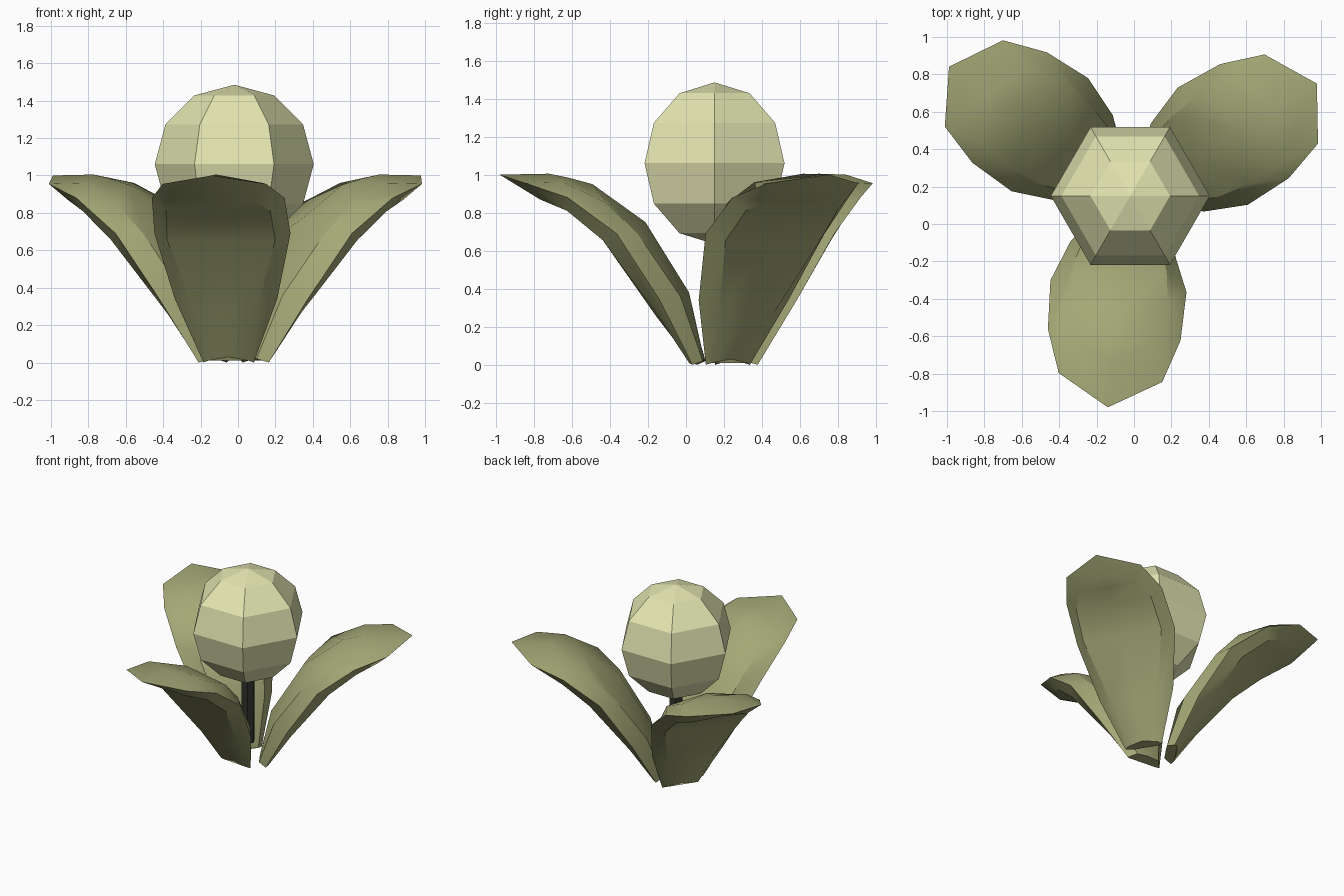
import bpy, bmesh, math

if "Cube" in bpy.data.objects:
    bpy.data.objects.remove(bpy.data.objects["Cube"])


def material(name, rgb):
    m = bpy.data.materials.new(name)
    m.diffuse_color = (*rgb, 1)
    m.use_nodes = True
    m.node_tree.nodes["Principled BSDF"].inputs["Base Color"].default_value = m.diffuse_color
    return m


def add_object(name, bm, mat):
    bmesh.ops.recalc_face_normals(bm, faces=bm.faces[:])
    me = bpy.data.meshes.new(name)
    bm.to_mesh(me)
    bm.free()
    me.materials.append(mat)
    ob = bpy.data.objects.new(name, me)
    bpy.context.collection.objects.link(ob)
    return ob


def bridge(bm, rings):
    # Skin consecutive rings; repeated vertices collapse to triangles
    for a, b in zip(rings, rings[1:]):
        n = len(a)
        for i in range(n):
            j = (i + 1) % n
            vs = list(dict.fromkeys([a[i], a[j], b[j], b[i]]))
            if len(vs) > 2:
                bm.faces.new(vs)


def lathe(name, profile, centre, sides, mat):
    bm = bmesh.new()
    rings = []
    for r, z in profile:
        if r < 1e-4:
            rings.append([bm.verts.new((centre[0], centre[1], z))] * sides)
        else:
            rings.append([bm.verts.new((centre[0] + r * math.cos(math.tau * i / sides),
                                        centre[1] + r * math.sin(math.tau * i / sides), z))
                          for i in range(sides)])
    bridge(bm, rings)
    return add_object(name, bm, mat)


# Leaf stations: (outward, half width, height) for rim, upper ridge, under ridge,
# then (outward, height) of the upper and under midribs
STATIONS = [
    ((0.00, 0.135, 0.00), (-0.05, 0.09, 0.02), (0.02, 0.11, 0.01), (-0.05, 0.03), (0.03, 0.03)),
    ((0.16, 0.275, 0.34), (0.06, 0.18, 0.36), (0.18, 0.165, 0.26), (0.03, 0.38), (0.20, 0.25)),
    ((0.38, 0.365, 0.69), (0.28, 0.25, 0.69), (0.46, 0.29, 0.655), (0.26, 0.75), (0.475, 0.65)),
    ((0.64, 0.356, 0.88), (0.44, 0.27, 0.85), (0.65, 0.28, 0.81), (0.54, 0.95), (0.65, 0.815)),
    ((0.87, 0.278, 0.955), (0.67, 0.24, 0.96), (0.80, 0.20, 0.87), (0.67, 0.985), (0.78, 0.87)),
]


def leaf(name, base, angle, mat):
    bm = bmesh.new()
    rings = []
    for rim, top, under, rib, keel in STATIONS:
        flip = lambda p: (p[0], -p[1], p[2])
        mid_top, mid_under = (rib[0], 0, rib[1]), (keel[0], 0, keel[1])
        rings.append([bm.verts.new(p) for p in (rim, top, mid_top, flip(top), flip(rim),
                                                flip(under), mid_under, under)])
    bm.faces.new(rings[0])
    tip, t, u = [bm.verts.new(p) for p in ((1.03, 0, 1.0), (0.77, 0, 1.005), (0.88, 0, 0.92))]
    rings.append([tip, t, t, t, tip, u, u, u])
    bridge(bm, rings)
    ob = add_object(name, bm, mat)
    ob.location = (*base, 0)
    ob.rotation_euler.z = math.radians(angle)
    bpy.ops.object.select_all(action='DESELECT')
    ob.select_set(True)
    bpy.context.view_layer.objects.active = ob
    bpy.ops.object.shade_smooth_by_angle(angle=math.radians(30))


green = material("leaf_green", (0.37, 0.39, 0.18))
pale = material("pale_bloom", (0.77, 0.79, 0.44))
dark = material("dark_stem", (0.03, 0.03, 0.025))

# Three leaves around the stem
leaf("front_leaf", (-0.05, 0.046), -95, green)
leaf("right_leaf", (0.095, 0.22), 31, green)
leaf("left_leaf", (-0.135, 0.265), 146, green)

# Round bloom and its stem
CENTRE = (-0.02, 0.15)
R = 0.425
lathe("bloom", [(R * math.sin(math.pi * i / 6), 1.06 - R * math.cos(math.pi * i / 6))
                for i in range(7)], CENTRE, 6, pale)
lathe("stem", [(0, 0.14), (0.05, 0.14), (0.05, 0.72), (0, 0.72)], CENTRE, 6, dark)
